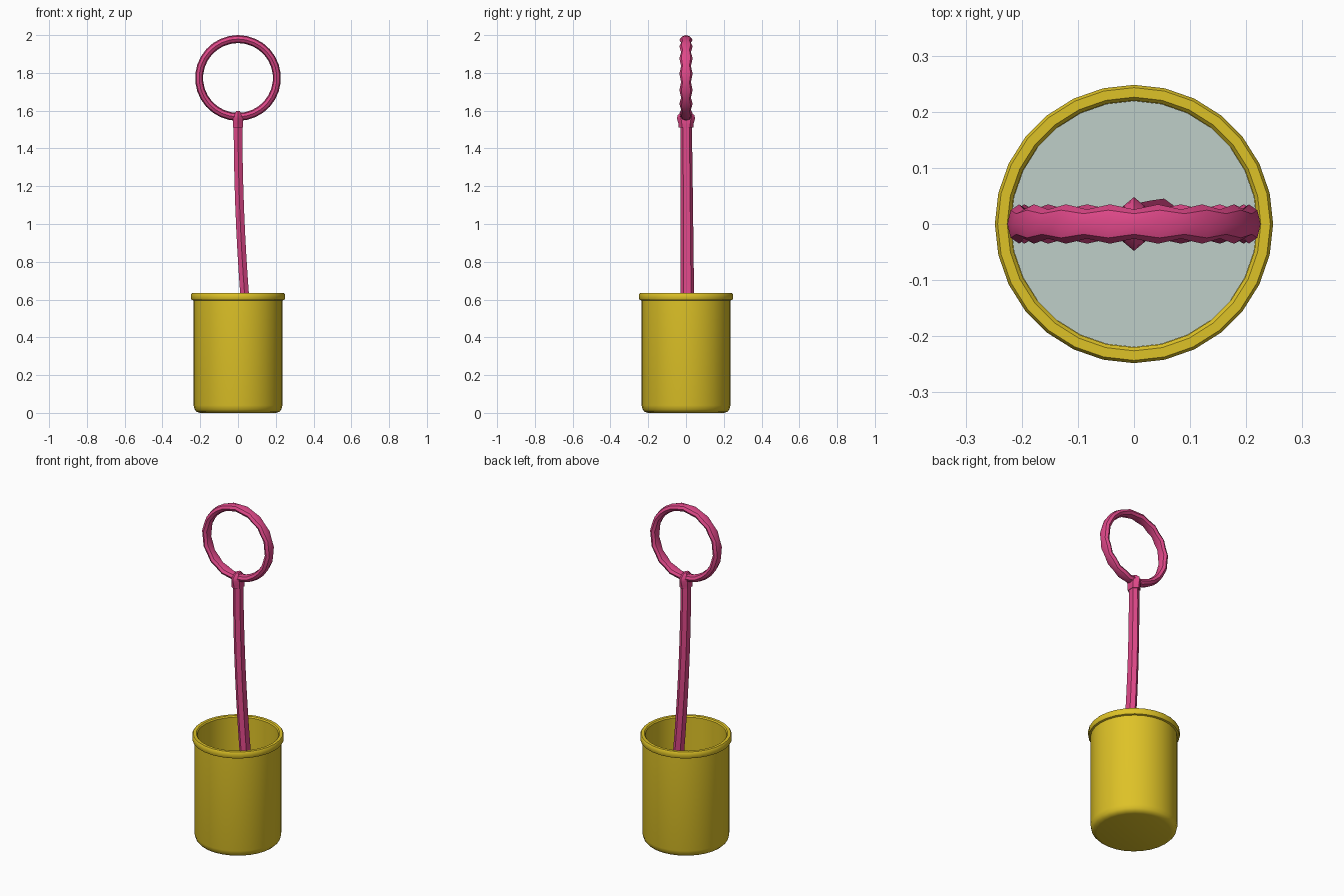
import bpy, bmesh
from math import sin, cos, pi, radians

cube = bpy.data.objects.get("Cube")
if cube:
    bpy.data.objects.remove(cube)


def material(name, rgb):
    mat = bpy.data.materials.new(name)
    mat.use_nodes = True
    mat.diffuse_color = (*rgb, 1)
    mat.node_tree.nodes["Principled BSDF"].inputs["Base Color"].default_value = (*rgb, 1)
    return mat


yellow = material("yellow plastic", (0.73, 0.54, 0.02))
pink = material("pink plastic", (0.74, 0.065, 0.25))
soapy = material("pale soapy liquid", (0.52, 0.62, 0.58))


def loft(name, rings, mat, angle, close_loop=False, caps=False):
    """Skin a list of equal-length point rings."""
    bm = bmesh.new()
    loops = [[bm.verts.new(p) for p in ring] for ring in rings]
    n = len(loops[0])
    pairs = list(zip(loops, loops[1:]))
    if close_loop:
        pairs.append((loops[-1], loops[0]))
    for a, b in pairs:
        for i in range(n):
            j = (i + 1) % n
            bm.faces.new((a[i], a[j], b[j], b[i]))
    if caps:
        bm.faces.new(loops[0])
        bm.faces.new(loops[-1])
    bmesh.ops.recalc_face_normals(bm, faces=bm.faces)
    mesh = bpy.data.meshes.new(name)
    bm.to_mesh(mesh)
    bm.free()
    obj = bpy.data.objects.new(name, mesh)
    bpy.context.collection.objects.link(obj)
    mesh.materials.append(mat)
    bpy.ops.object.select_all(action="DESELECT")
    obj.select_set(True)
    bpy.context.view_layer.objects.active = obj
    bpy.ops.object.shade_smooth_by_angle(angle=radians(angle))
    return obj


def circle(r, z, sides=28):
    return [(r * cos(2 * pi * i / sides), r * sin(2 * pi * i / sides), z)
            for i in range(sides)]


# Cup: outside from the base up, over the lip, then down inside
cup_profile = [(0.20, 0), (0.218, 0.005), (0.23, 0.018), (0.235, 0.04),
               (0.235, 0.595), (0.245, 0.598), (0.248, 0.603), (0.248, 0.628),
               (0.243, 0.635), (0.226, 0.635), (0.22, 0.628),
               (0.22, 0.04), (0.20, 0.02)]
loft("cup", [circle(r, z) for r, z in cup_profile], yellow, 40, caps=True)

# Liquid inside the cup
loft("liquid", [circle(0.2195, 0.05), circle(0.2195, 0.41)], soapy, 30, caps=True)


def hexagon(x, y, z, half_x, half_y):
    """Six-sided section with its points toward front and back."""
    return [(x + half_x * sx, y + half_y * sy, z) for sx, sy in
            ((0, 1), (-1, 0.55), (-1, -0.55), (0, -1), (1, -0.55), (1, 0.55))]


# Stick: bends gently to the side and widens toward the bottom
steps = 12
stick = []
for i in range(steps + 1):
    t = i / steps
    drop = 1.4 * t
    stick.append(hexagon(0.041 * drop ** 2, 0.009 * t ** 0.7, 1.55 - drop,
                         0.023, 0.030 + 0.009 * t))
loft("wand_stick", stick, pink, 35, caps=True)

# Collar joining stick and hoop
collar = [hexagon(0, 0, z, hx, hy) for z, hx, hy in
          ((1.51, 0.026, 0.040), (1.53, 0.027, 0.040), (1.558, 0.026, 0.048),
           (1.575, 0.022, 0.045), (1.597, 0.010, 0.020))]
loft("wand_collar", collar, pink, 30, caps=True)

# Hoop: ribbed front and back, smooth around its rim
ribs, sides = 15, 8
hoop = []
for k in range(2 * ribs):
    a = pi * k / ribs
    depth = 0.035 if k % 2 else 0.026
    ring = []
    for i in range(sides):
        b = 2 * pi * i / sides
        r = 0.206 + 0.021 * cos(b)
        ring.append((r * sin(a), depth * sin(b), 1.773 + r * cos(a)))
    hoop.append(ring)
loft("wand_hoop", hoop, pink, 40, close_loop=True)
